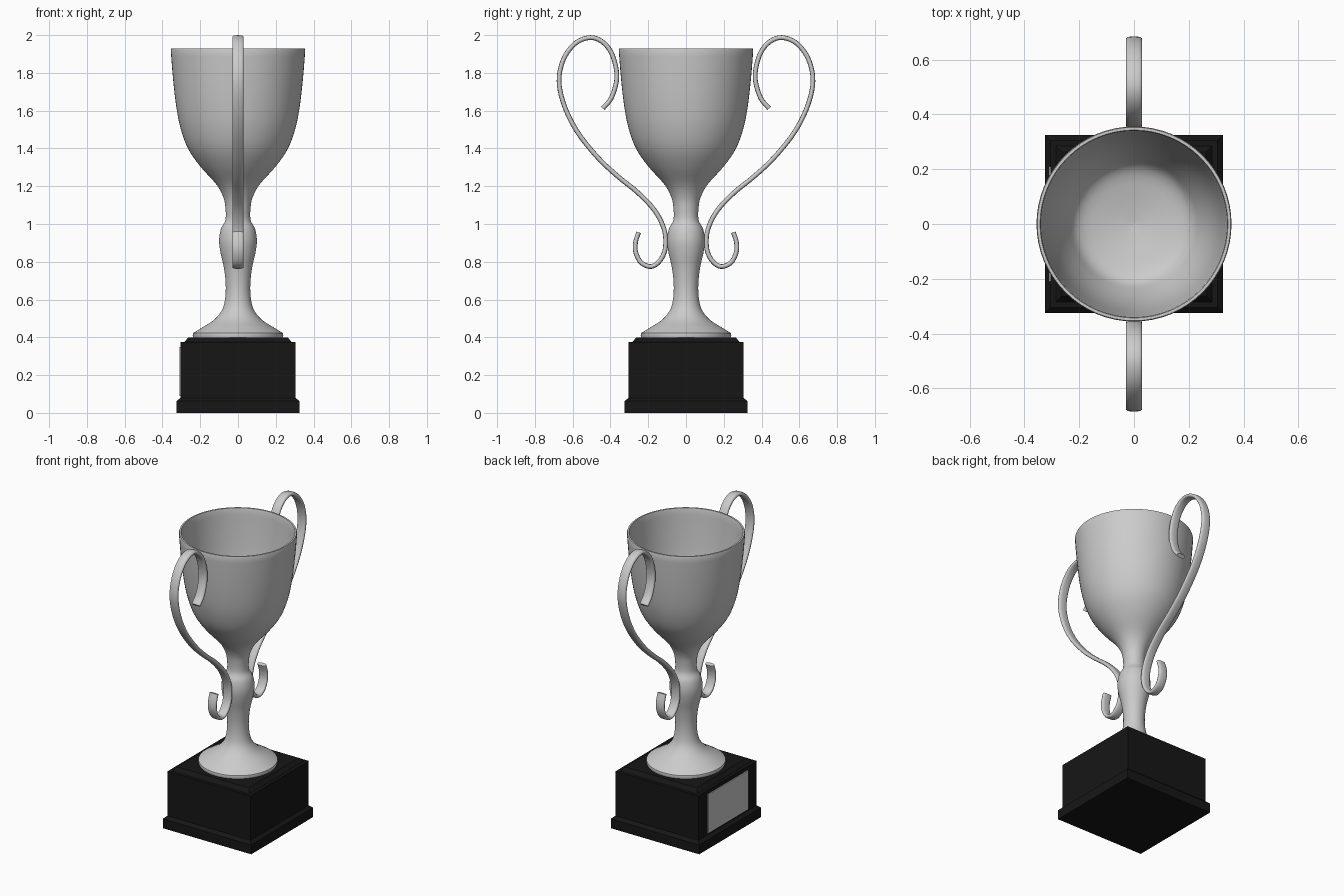
import bpy, bmesh, math
from mathutils import Vector

if "Cube" in bpy.data.objects:
    bpy.data.objects.remove(bpy.data.objects["Cube"])


def finish(name, bm, smooth=None):
    bmesh.ops.recalc_face_normals(bm, faces=bm.faces)
    mesh = bpy.data.meshes.new(name)
    bm.to_mesh(mesh)
    bm.free()
    ob = bpy.data.objects.new(name, mesh)
    bpy.context.collection.objects.link(ob)
    bpy.ops.object.select_all(action='DESELECT')
    ob.select_set(True)
    bpy.context.view_layer.objects.active = ob
    if smooth:
        bpy.ops.object.shade_smooth_by_angle(angle=math.radians(smooth))
    return ob


def spline(pts, steps):
    """Catmull-Rom curve through 2D points."""
    p = [Vector(q) for q in pts]
    p = [2 * p[0] - p[1]] + p + [2 * p[-1] - p[-2]]
    out = []
    for i in range(1, len(p) - 2):
        a, b, c, d = p[i - 1:i + 3]
        for k in range(steps):
            t = k / steps
            out.append(0.5 * (2 * b + (c - a) * t + (2 * a - 5 * b + 4 * c - d) * t * t
                              + (3 * b - a - 3 * c + d) * t ** 3))
    return out + [p[-2]]


def loft(bm, rings, closed_ends=True):
    loops = [[bm.verts.new(v) for v in ring] for ring in rings]
    n = len(loops[0])
    for a, b in zip(loops, loops[1:]):
        for i in range(n):
            j = (i + 1) % n
            bm.faces.new((a[i], a[j], b[j], b[i]))
    if closed_ends:
        bm.faces.new(loops[0])
        bm.faces.new(loops[-1])


# Stepped square plinth
bm = bmesh.new()
steps = [(.325, 0), (.325, .062), (.305, .08), (.305, .375), (.285, .375), (.262, .40)]
loft(bm, [[(sx * h, sy * h, z) for sx, sy in ((-1, -1), (1, -1), (1, 1), (-1, 1))]
          for h, z in steps])
plinth = finish("plinth", bm)
black = bpy.data.materials.new("black")
black.diffuse_color = (0.008, 0.008, 0.008, 1)
black.use_nodes = True
black.node_tree.nodes["Principled BSDF"].inputs["Base Color"].default_value = black.diffuse_color
plinth.data.materials.append(black)

# Blank plaque on the left side of the plinth
bpy.ops.mesh.primitive_cube_add(size=1, location=(-.306, 0, .22))
plaque = bpy.context.object
plaque.name = "plaque"
plaque.scale = (.01, .42, .26)

# Cup: foot, stem, knop and hollow bowl as one lathe
outer = spline([(.238, .422), (.193, .45), (.13, .49), (.087, .54), (.069, .6), (.065, .68),
                (.075, .77), (.093, .85), (.1, .915), (.09, .975), (.067, 1.02),
                (.066, 1.08), (.077, 1.14), (.115, 1.21), (.2, 1.305), (.265, 1.4),
                (.305, 1.51), (.328, 1.63), (.345, 1.78), (.356, 1.92)], 4)
inner = spline([(.34, 1.92), (.328, 1.78), (.311, 1.63), (.286, 1.51), (.245, 1.4),
                (.2, 1.33), (.1, 1.3), (.004, 1.285)], 4)
profile = ([Vector((.235, .395)), Vector((.24, .41))] + outer
           + [Vector((.353, 1.93)), Vector((.343, 1.93))] + inner)
SEG = 64
bm = bmesh.new()
loft(bm, [[(r * math.cos(2 * math.pi * i / SEG), r * math.sin(2 * math.pi * i / SEG), z)
           for i in range(SEG)] for r, z in profile])
finish("cup", bm, 40)

# Scrolled handles: a rounded flat strip swept along a curve in the YZ plane
path = spline([(.44, 1.612), (.394, 1.67), (.366, 1.777), (.388, 1.89), (.437, 1.96),
               (.505, 1.987), (.585, 1.957), (.648, 1.873), (.672, 1.756), (.643, 1.623),
               (.574, 1.486), (.468, 1.353), (.362, 1.253), (.257, 1.168), (.167, 1.073),
               (.116, .972), (.109, .877), (.135, .81), (.183, .775), (.237, .795),
               (.266, .85), (.267, .903), (.251, .956)], 5)
section = [(math.copysign(abs(math.cos(a)) ** .7, math.cos(a)) * .03,
            math.copysign(abs(math.sin(a)) ** .7, math.sin(a)) * .0125)
           for a in (2 * math.pi * i / 16 for i in range(16))]
for name, side in (("handle_back", 1), ("handle_front", -1)):
    rings = []
    for i, p in enumerate(path):
        t = (path[min(i + 1, len(path) - 1)] - path[max(i - 1, 0)]).normalized()
        rings.append([(x, side * (p.x - t.y * h), p.y + t.x * h) for x, h in section])
    bm = bmesh.new()
    loft(bm, rings)
    finish(name, bm, 50)
